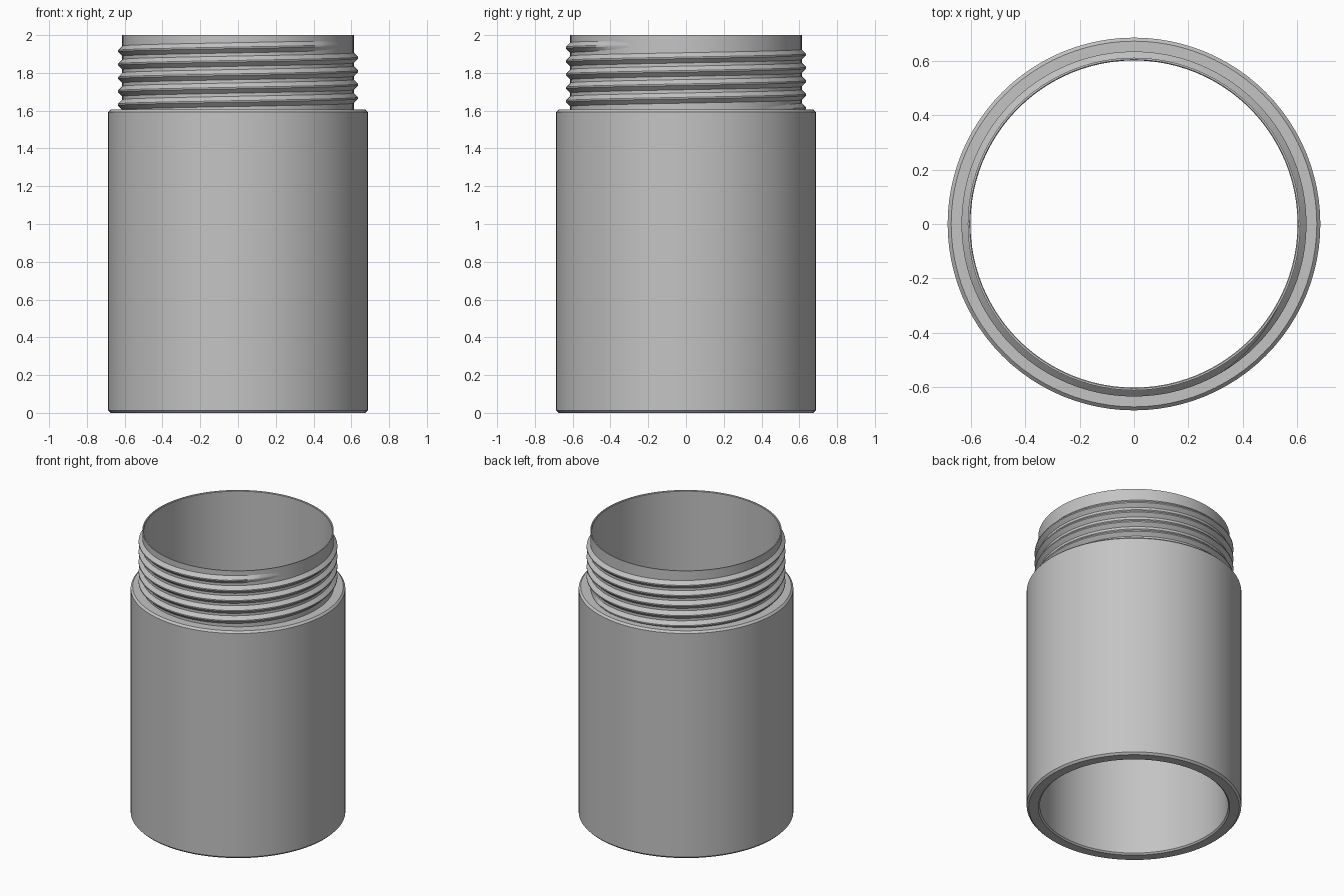
import bpy, bmesh, math

if "Cube" in bpy.data.objects:
    bpy.data.objects.remove(bpy.data.objects["Cube"], do_unlink=True)

SIDES = 96
BORE, NECK, CREST, BODY = 0.603, 0.613, 0.636, 0.687
SHOULDER, TOP, BEVEL = 1.605, 2.0, 0.013
PITCH, TURNS = 0.071, 4.8

metal = bpy.data.materials.new("grey_metal")
metal.use_nodes = True
colour = (0.55, 0.55, 0.55, 1)
metal.diffuse_color = colour
metal.node_tree.nodes["Principled BSDF"].inputs["Base Color"].default_value = colour


def sweep(name, sections, closed):
    """Skin a list of equal cross-sections; join the ends or cap them."""
    bm = bmesh.new()
    rings = [[bm.verts.new(p) for p in s] for s in sections]
    n = len(rings[0])
    pairs = list(zip(rings, rings[1:])) + ([(rings[-1], rings[0])] if closed else [])
    for a, b in pairs:
        for i in range(n):
            j = (i + 1) % n
            bm.faces.new((a[i], b[i], b[j], a[j]))
    if not closed:
        bm.faces.new(rings[0])
        bm.faces.new(rings[-1])
    bmesh.ops.recalc_face_normals(bm, faces=bm.faces)
    mesh = bpy.data.meshes.new(name)
    bm.to_mesh(mesh)
    bm.free()
    mesh.materials.append(metal)
    obj = bpy.data.objects.new(name, mesh)
    bpy.context.collection.objects.link(obj)
    bpy.ops.object.select_all(action="DESELECT")
    obj.select_set(True)
    bpy.context.view_layer.objects.active = obj
    bpy.ops.object.shade_smooth_by_angle(angle=math.radians(25))
    return obj


def at(r, angle, z):
    return (r * math.cos(angle), r * math.sin(angle), z)


# Hollow tube with bevelled edges and a narrower neck
profile = [(BORE, 0.01), (BORE + 0.01, 0), (BODY - BEVEL, 0), (BODY, BEVEL),
           (BODY, SHOULDER - BEVEL), (BODY - BEVEL, SHOULDER), (NECK, SHOULDER),
           (NECK, TOP), (BORE + 0.003, TOP), (BORE, TOP - 0.004)]
angles = [math.tau * i / SIDES for i in range(SIDES)]
sweep("threaded_tube", [[at(r, a, z) for r, z in profile] for a in angles], True)

# Right-handed screw thread, ending a little below the rim and fading at both ends
steps = int(TURNS * SIDES)
z_end = 1.945
sections = []
for k in range(steps + 1):
    turn = (k - steps) / SIDES
    angle = turn * math.tau - math.radians(30)
    z = z_end + turn * PITCH
    fade = min(1, k / 8, (steps - k) / 8)
    tip = NECK + (CREST - NECK) * max(fade, 0.05)
    half, flat = 0.031, 0.004
    sections.append([at(NECK - 0.004, angle, z - half), at(tip, angle, z - flat),
                     at(tip, angle, z + flat), at(NECK - 0.004, angle, z + half)])
sweep("screw_thread", sections, False)
